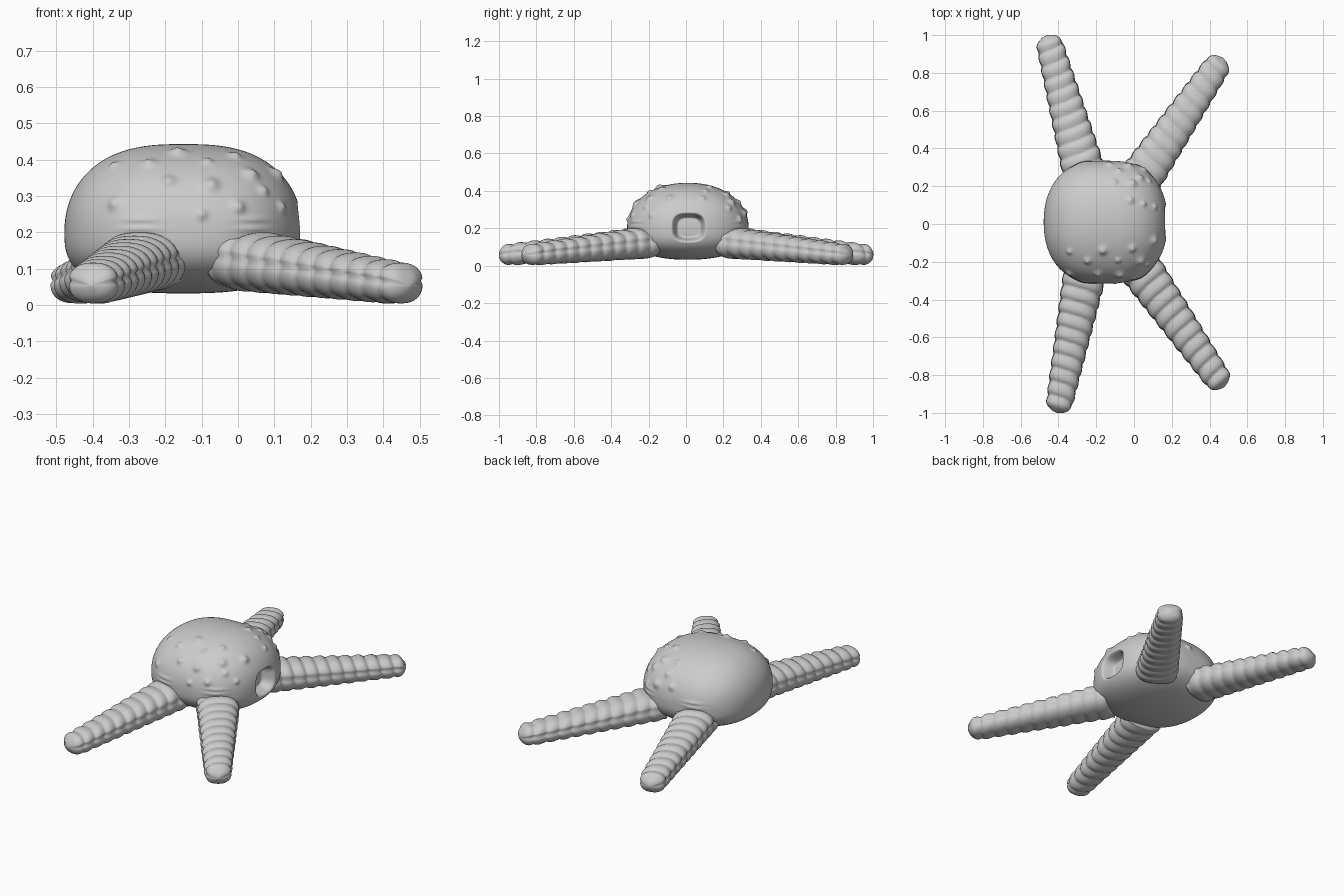
import bpy, bmesh, math
from mathutils import Vector

if "Cube" in bpy.data.objects:
    bpy.data.objects.remove(bpy.data.objects["Cube"])

grey = bpy.data.materials.new("clay grey")
grey.use_nodes = True
grey.diffuse_color = (0.6, 0.6, 0.6, 1)
grey.node_tree.nodes["Principled BSDF"].inputs["Base Color"].default_value = (0.6, 0.6, 0.6, 1)


def finish(bm, name):
    bmesh.ops.recalc_face_normals(bm, faces=bm.faces)
    for f in bm.faces:
        f.smooth = True
    mesh = bpy.data.meshes.new(name)
    bm.to_mesh(mesh)
    bm.free()
    mesh.materials.append(grey)
    obj = bpy.data.objects.new(name, mesh)
    bpy.context.collection.objects.link(obj)
    return obj


# Body: rounded, slightly boxy dome with a flatter underside
CENTRE = Vector((-0.15, 0.01, 0.2))


def dome_point(d):
    height, power = (0.243, 2.1) if d.z > 0 else (0.168, 2.8)
    lo, hi = 0.0, 0.8
    for _ in range(20):
        r = (lo + hi) / 2
        f = (abs(d.x * r / 0.328) ** 2.7 + abs(d.y * r / 0.325) ** 2.15
             + abs(d.z * r / height) ** power)
        lo, hi = (r, hi) if f < 1 else (lo, r)
    return CENTRE + d * lo


# Warts on the front flank (x, z) and the back flank (x, z)
front_warts = [(-.34, .385), (-.245, .39), (-.165, .42), (-.085, .395), (-.01, .41),
               (.035, .36), (.07, .315), (-.19, .34), (-.075, .33), (-.1, .25),
               (-.34, .28), (.105, .36), (.12, .27), (0, .27)]
back_warts = [(-.1, .39), (-.02, .42), (-.01, .38), (.05, .4), (-.08, .34), (.03, .34),
              (.08, .31), (-.13, .29), (-.03, .28), (.11, .36), (.05, .25)]


def flank(x, z, side):
    # Depth of the dome at a given x and height
    rest = 1 - abs((x - CENTRE.x) / 0.328) ** 2.7 - abs((z - CENTRE.z) / 0.243) ** 2.1
    return Vector((x, CENTRE.y + side * 0.325 * max(rest, 0.02) ** (1 / 2.15), z))


warts = [(flank(x, z, s), 0.017 + 0.004 * (i % 3))
         for s, spots in ((-1, front_warts), (1, back_warts))
         for i, (x, z) in enumerate(spots)]
folds = [flank(x, z, s) for s in (-1, 1) for x in (-0.27, 0.04) for z in (0.21, 0.235)]

bm = bmesh.new()
bmesh.ops.create_icosphere(bm, subdivisions=7, radius=1)
for v in bm.verts:
    d = v.co.normalized()
    p = dome_point(d)
    lift = 0.0
    for w, size in warts:
        q = (p - w).length_squared / size ** 2
        if q < 8:
            lift += 0.6 * size * math.exp(-q * 1.4)
    for c in folds:
        o = p - c
        lift += 0.006 * math.exp(-(o.x / 0.05) ** 2 - (o.y / 0.06) ** 2 - (o.z / 0.008) ** 2)
    out = p + d * lift
    # Mouth: rounded square socket
    if d.x > 0:
        m = (abs((p.y - 0.015) / 0.085) ** 3 + abs((p.z - 0.205) / 0.073) ** 3) ** (1 / 3)
        k = min(max((1.08 - m) / 0.4, 0), 1)
        out.x -= 0.075 * k * k * (3 - 2 * k)
    v.co = out
finish(bm, "body")


# Legs: tapered tubes with plated tops, a side seam and a round tip
SEGMENTS, PER, AROUND = 11, 9, 48


def leg(name, root, tip, bow):
    root, tip = Vector(root), Vector(tip)
    axis = tip - root
    length = axis.length
    along = axis.normalized()
    side = Vector((-along.y, along.x, 0)).normalized()
    up = along.cross(side)
    bm = bmesh.new()
    rings = []
    stations = [i / (SEGMENTS * PER) for i in range(SEGMENTS * PER)]
    stations += [1 - 0.0002 * 3 ** -i for i in range(3)]
    for t in stations:
        wide, tall = 0.117 - 0.05 * t, 0.083 - 0.031 * t
        left = (1 - t) * length
        cap = math.sqrt(max(0, 1 - max(0, 1 - left / 0.06) ** 2))
        ring = []
        for j in range(AROUND):
            a = 2 * math.pi * j / AROUND
            c, s = math.cos(a), math.sin(a)
            # Plates bulge and step down towards the tip, slanting across the top
            phase = (t * SEGMENTS + bow * c + 0.25 * max(s, 0)) % 1
            plate = math.sin(math.pi * phase ** 1.5) ** 0.6
            bump = 0.012 * (plate - 0.6) * (1 if s > -0.1 else 0.7)
            seam = 0.009 * math.exp(-((s - 0.12) / 0.1) ** 2)
            cx = math.copysign(abs(c) ** 0.85, c)
            sz = math.copysign(abs(s) ** 0.85, s)
            ring.append(bm.verts.new(root + axis * t
                                     + side * cx * (wide + bump - seam) * cap
                                     + up * sz * (tall + bump) * cap))
        rings.append(ring)
    for r0, r1 in zip(rings, rings[1:]):
        for j in range(AROUND):
            k = (j + 1) % AROUND
            bm.faces.new((r0[j], r0[k], r1[k], r1[j]))
    bm.faces.new(rings[0])
    bm.faces.new(rings[-1])
    finish(bm, name)


leg("front_left_leg", (0.01, -0.2, 0.125), (0.475, -0.865, 0.054), 0.18)
leg("front_right_leg", (-0.25, -0.21, 0.125), (-0.405, -1.0, 0.054), -0.18)
leg("back_left_leg", (0.02, 0.22, 0.125), (0.47, 0.88, 0.054), -0.18)
leg("back_right_leg", (-0.255, 0.24, 0.125), (-0.46, 1.0, 0.054), 0.18)
